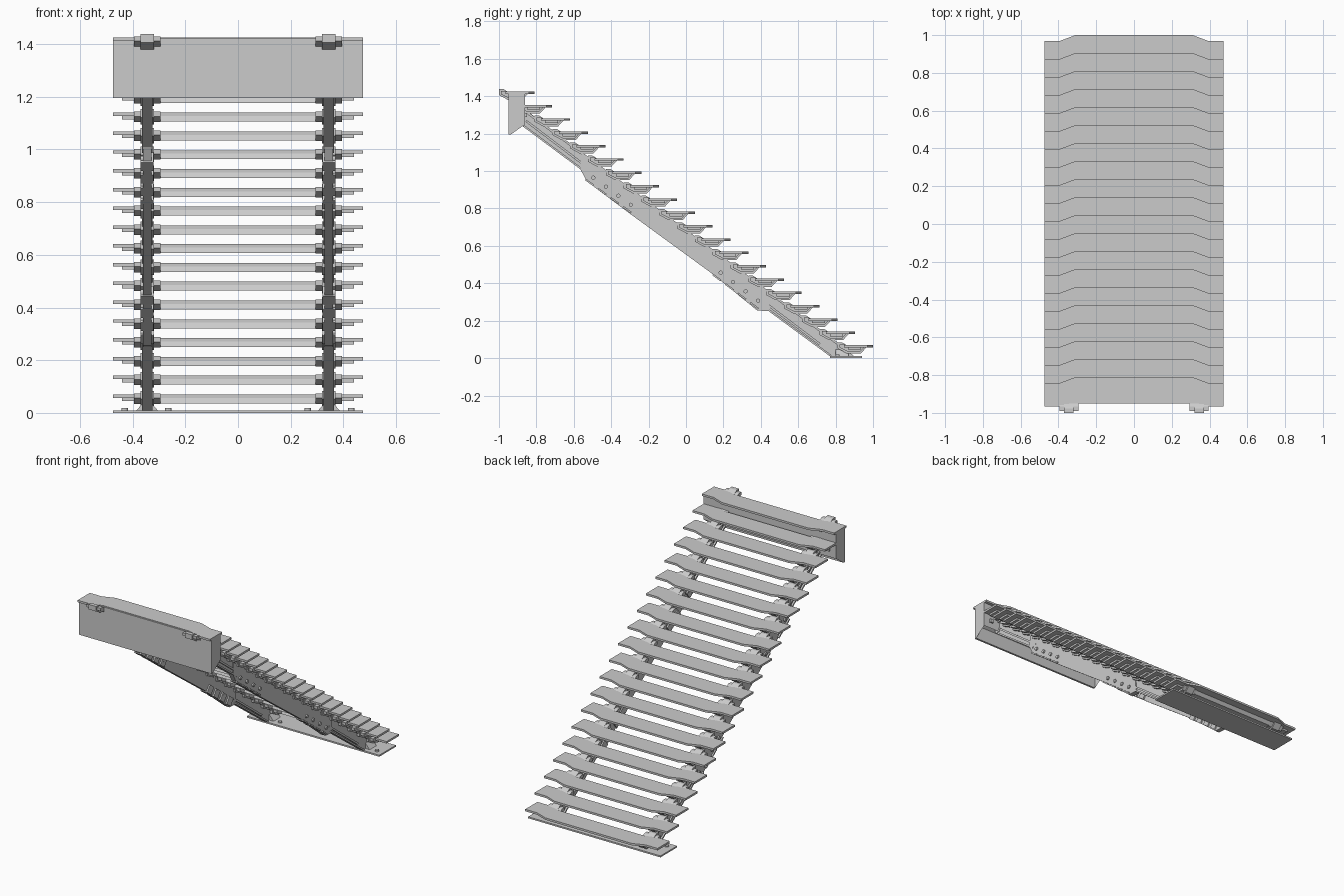
import bpy, bmesh, math
from mathutils import Vector, Matrix

if "Cube" in bpy.data.objects:
    bpy.data.objects.remove(bpy.data.objects["Cube"])

N = 20                      # number of treads
DY, DZ = -0.0953, 0.0713    # going and rise
SX = 0.345                  # stringer centre
SLOPE = math.atan2(DZ, -DY)


def finish(name, bm):
    bmesh.ops.recalc_face_normals(bm, faces=bm.faces)
    me = bpy.data.meshes.new(name)
    bm.to_mesh(me)
    bm.free()
    ob = bpy.data.objects.new(name, me)
    bpy.context.collection.objects.link(ob)
    return ob


def extrude(bm, pts, vec):
    f = bm.faces.new([bm.verts.new(p) for p in pts])
    r = bmesh.ops.extrude_face_region(bm, geom=[f])
    vs = [g for g in r['geom'] if isinstance(g, bmesh.types.BMVert)]
    bmesh.ops.translate(bm, verts=vs, vec=vec)
    # close the starting side
    if not f.is_valid:
        bm.faces.new([bm.verts[i] for i in range(len(pts))])


def side_prism(bm, yz, x0, x1, off=(0, 0)):
    extrude(bm, [(x0, y + off[0], z + off[1]) for y, z in yz], (x1 - x0, 0, 0))


def plan_prism(bm, xy, z0, z1, off=(0, 0)):
    extrude(bm, [(x, y + off[0], z0 + off[1]) for x, y in xy], (0, 0, z1 - z0))


def box(bm, c, s, rot=0.0):
    m = Matrix.Translation(c) @ Matrix.Rotation(rot, 4, 'X') @ Matrix.Diagonal((*s, 1))
    bmesh.ops.create_cube(bm, size=1, matrix=m)


def bar(bm, a, b, thick, x, w):
    # straight bar between two (y, z) points
    d = Vector(b) - Vector(a)
    c = (Vector(a) + Vector(b)) / 2
    box(bm, (x, c.x, c.y), (w, d.length, thick), math.atan2(d.y, d.x))


def bolt(bm, c, r, h, axis='Z'):
    m = Matrix.Translation(c)
    if axis == 'X':
        m = m @ Matrix.Rotation(math.pi / 2, 4, 'Y')
    bmesh.ops.create_cone(bm, cap_ends=True, segments=12, radius1=r, radius2=r, depth=h, matrix=m)


# treads: bent planks with a stiffening rail below and brackets over the stringers
half = [(0, 0), (0.31, 0), (0.39, -0.03), (0.475, -0.03),
        (0.475, -0.155), (0.39, -0.155), (0.31, -0.13), (0, -0.13)]
plan = half[1:7] + [(-x, y) for x, y in half[6:0:-1]]
rail = [(-0.135, -0.034), (-0.065, -0.034), (-0.05, -0.012), (-0.125, -0.012)]
core = [(-0.19, 0.014), (-0.165, 0.014), (-0.125, -0.012), (-0.035, -0.012),
        (-0.065, -0.045), (-0.14, -0.045), (-0.19, -0.018)]
ear = [(-0.178, 0.004), (-0.155, 0.004), (-0.125, -0.01), (-0.045, -0.01),
       (-0.07, -0.036), (-0.135, -0.036), (-0.178, -0.014)]
for i in range(N):
    o = (1.0 + DY * i, 0.07 + DZ * i)
    bm = bmesh.new()
    plan_prism(bm, plan, -0.013, 0, o)
    finish(f"tread_{i + 1}", bm)
    bm = bmesh.new()
    side_prism(bm, rail, -0.30, 0.30, o)
    for s in (-1, 1):
        side_prism(bm, core, s * SX - 0.026, s * SX + 0.026, o)
        side_prism(bm, ear, s * SX - 0.05, s * SX + 0.05, o)
        box(bm, (s * 0.405, o[0] - 0.10, o[1] - 0.018), (0.07, 0.07, 0.014))
    finish(f"tread_bracket_{i + 1}", bm)

# stringers: deep middle plate with slimmer upper and lower rails
middle = [(-0.56, 1.09), (0.44, 0.345), (0.45, 0.25), (0.38, 0.255), (0.135, 0.455),
          (-0.29, 0.765), (-0.53, 0.945), (-0.565, 1.01)]
upper = [(-0.90, 1.36), (-0.86, 1.33), (-0.50, 1.055), (-0.50, 0.965), (-0.86, 1.235), (-0.90, 1.26)]
lower = [(0.38, 0.40), (0.86, 0.04), (0.90, 0.01), (0.77, 0.01), (0.40, 0.285)]
joints = {"upper": ((-0.495, 0.965), (-0.295, 0.82)), "lower": ((0.185, 0.457), (0.385, 0.307))}
for s, side in ((-1, "left"), (1, "right")):
    x = s * SX
    bm = bmesh.new()
    side_prism(bm, middle, x - 0.016, x + 0.016)
    finish(f"{side}_stringer_middle", bm)
    for nm, prof in (("upper", upper), ("lower", lower)):
        bm = bmesh.new()
        side_prism(bm, prof, x - 0.009, x + 0.009)
        finish(f"{side}_stringer_{nm}", bm)
    # edge flanges and raised ribs on the slim rails
    bm = bmesh.new()
    bar(bm, (-0.88, 1.335), (0.84, 0.055), 0.012, x, 0.04)
    bar(bm, (-0.87, 1.243), (-0.53, 0.99), 0.010, x, 0.04)
    bar(bm, (0.43, 0.266), (0.775, 0.012), 0.010, x, 0.04)
    bar(bm, (-0.855, 1.268), (-0.505, 1.003), 0.012, x, 0.036)
    bar(bm, (0.415, 0.302), (0.715, 0.075), 0.012, x, 0.036)
    finish(f"{side}_stringer_flanges", bm)
    # splice joints: four bolts and four clamp slats each
    for nm, (a, b) in joints.items():
        bm = bmesh.new()
        a, b = Vector(a), Vector(b)
        n = Vector((-math.sin(SLOPE), -math.cos(SLOPE)))
        ang = math.atan2(b.y - a.y, b.x - a.x)
        for k in range(4):
            p = a.lerp(b, k / 3)
            bolt(bm, (x, p.x, p.y), 0.011, 0.05, 'X')
            q = p + n * 0.033
            box(bm, (x, q.x, q.y), (0.05, 0.054, 0.009), ang)
            q = p + n * 0.012
            box(bm, (x - s * 0.02, q.x, q.y), (0.009, 0.05, 0.05), ang)
        finish(f"{side}_{nm}_splice", bm)

# base plate with bolts and stringer feet
bm = bmesh.new()
box(bm, (0, 0.855, 0.005), (0.95, 0.17, 0.01))
for s in (-1, 1):
    for bx in (0.265, 0.43):
        bolt(bm, (s * bx, 0.81, 0.013), 0.012, 0.012)
    for d in (-1, 1):
        extrude(bm, [(s * SX + d * 0.009, 0.80, 0.01), (s * SX + d * 0.04, 0.80, 0.01),
                     (s * SX + d * 0.009, 0.80, 0.045)], (0, 0.07, 0))
finish("base_plate", bm)

# top fascia with recessed sloping underside
bm = bmesh.new()
side_prism(bm, [(-0.95, 1.422), (-0.95, 1.195), (-0.937, 1.195), (-0.86, 1.25), (-0.86, 1.41),
                (-0.86, 1.422)], -0.475, 0.475)
bmesh.ops.recalc_face_normals(bm, faces=bm.faces)
under = [f for f in bm.faces if f.normal.z < -0.4 and f.normal.y > 0.3]
bmesh.ops.inset_region(bm, faces=under, thickness=0.012, depth=0)
bmesh.ops.translate(bm, verts=list({v for f in under for v in f.verts}), vec=(0, 0, 0.08))
finish("top_fascia", bm)

# fixing bolts on the back of the fascia
bm = bmesh.new()
for s in (-1, 1):
    for bx in (0.27, 0.42):
        box(bm, (s * bx, -0.856, 1.30), (0.022, 0.012, 0.022))
finish("fascia_bolts", bm)
